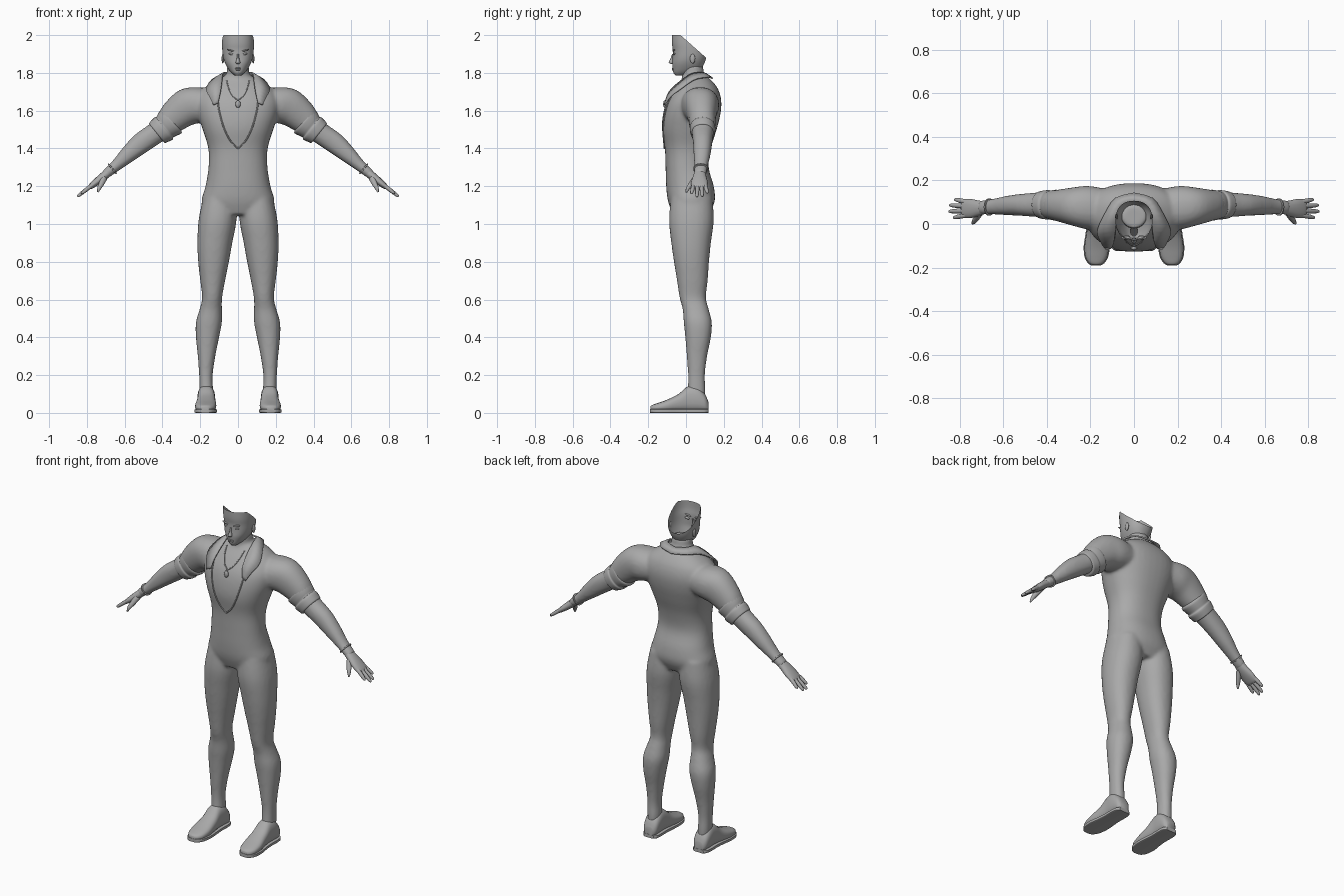
import bpy, bmesh, math
from mathutils import Vector

if "Cube" in bpy.data.objects:
    bpy.data.objects.remove(bpy.data.objects["Cube"])

grey = bpy.data.materials.new("plain grey")
grey.diffuse_color = (0.4, 0.4, 0.4, 1)
grey.use_nodes = True
grey.node_tree.nodes["Principled BSDF"].inputs["Base Color"].default_value = grey.diffuse_color


def finish(name, bm, angle=60):
    bmesh.ops.recalc_face_normals(bm, faces=bm.faces)
    me = bpy.data.meshes.new(name)
    bm.to_mesh(me)
    bm.free()
    ob = bpy.data.objects.new(name, me)
    bpy.context.collection.objects.link(ob)
    me.materials.append(grey)
    bpy.ops.object.select_all(action='DESELECT')
    ob.select_set(True)
    bpy.context.view_layer.objects.active = ob
    bpy.ops.object.shade_smooth_by_angle(angle=math.radians(angle))
    return ob


def refine(rows, k=4):
    """Catmull-Rom interpolation between cross-section rows."""
    out = []
    for i in range(len(rows) - 1):
        a, b, c, d = (rows[max(i - 1, 0)], rows[i], rows[i + 1], rows[min(i + 2, len(rows) - 1)])
        for j in range(k):
            t = j / k
            out.append([0.5 * (2 * q + (r - p) * t + (2 * p - 5 * q + 4 * r - s) * t * t
                               + (3 * q - p - 3 * r + s) * t ** 3) for p, q, r, s in zip(a, b, c, d)])
    return out + [list(rows[-1])]


# Cross-section frames: each gives centre and two half-axes
def level(r):      # z, x_in, x_out, y_front, y_back
    z, x0, x1, yf, yb = r
    return Vector(((x0 + x1) / 2, (yf + yb) / 2, z)), Vector(((x1 - x0) / 2, 0, 0)), Vector((0, (yb - yf) / 2, 0))


def limb(r):       # x, z, y, radius across, radius in y, tilt
    x, z, y, rv, ry, a = r
    return Vector((x, y, z)), Vector((0, ry, 0)), Vector((math.sin(a), 0, math.cos(a))) * rv


def lengthwise(r):  # y, x, half width, bottom, top
    y, x, hw, z0, z1 = r
    return Vector((x, y, (z0 + z1) / 2)), Vector((hw, 0, 0)), Vector((0, 0, (z1 - z0) / 2))


def loft(bm, rows, frame, sides=(1,), n=24, e=2.2, k=4, cap=True):
    for s in sides:
        rings = []
        for r in refine(rows, k):
            c, u, v = frame(r)
            ring = []
            for i in range(n):
                t = 2 * math.pi * i / n
                cu, cv = (math.copysign(abs(f) ** (2 / e), f) for f in (math.cos(t), math.sin(t)))
                p = c + u * cu + v * cv
                ring.append(bm.verts.new((p.x * s, p.y, p.z)))
            rings.append(ring)
        for a, b in zip(rings, rings[1:]):
            for i in range(n):
                bm.faces.new((a[i], a[(i + 1) % n], b[(i + 1) % n], b[i]))
        if cap:
            bm.faces.new(rings[0])
            bm.faces.new(rings[-1])


def sym(z, w, yf, yb):
    return (z, -w, w, yf, yb)


both = (1, -1)

# Body: torso, neck, arms and legs fused into one smooth skin
bm = bmesh.new()
loft(bm, [sym(1.05, .17, -.07, .12), sym(1.12, .193, -.095, .152), sym(1.2, .172, -.105, .147),
          sym(1.3, .156, -.108, .12), sym(1.4, .157, -.112, .132), sym(1.5, .187, -.127, .162),
          sym(1.58, .213, -.122, .182), sym(1.65, .22, -.102, .187), sym(1.71, .19, -.065, .172),
          sym(1.755, .125, -.03, .14), sym(1.785, .07, -.01, .105)], level, n=40, e=2.3)
loft(bm, [sym(1.68, .07, -.03, .11), sym(1.76, .062, -.022, .1), sym(1.84, .058, -.02, .09)], level, e=2)
loft(bm, [(.12, 1.63, .07, .08, .09, 0), (.21, 1.63, .075, .095, .1, .1), (.28, 1.615, .08, .098, .088, .35),
          (.35, 1.56, .085, .082, .072, .6), (.41, 1.5, .088, .06, .06, .69), (.51, 1.43, .088, .056, .051, .69),
          (.58, 1.37, .085, .045, .045, .69), (.645, 1.31, .08, .031, .036, .69),
          (.705, 1.26, .075, .025, .032, .69)], limb, both)
loft(bm, [(1.14, .01, .185, -.08, .14), (1.02, .008, .209, -.09, .147), (.9, .03, .215, -.078, .132),
          (.8, .048, .211, -.064, .122), (.7, .068, .2, -.048, .115), (.61, .084, .19, -.034, .106),
          (.55, .085, .203, -.018, .12), (.48, .085, .223, -.012, .137), (.4, .1, .223, -.004, .132),
          (.3, .12, .213, .004, .112), (.2, .134, .206, .011, .1), (.12, .132, .204, .008, .103),
          (.06, .135, .2, .0, .1)], level, both)
body = finish("body", bm)
mod = body.modifiers.new("fuse", 'REMESH')
mod.mode, mod.voxel_size, mod.use_smooth_shade = 'VOXEL', .009, True
mod = body.modifiers.new("soften", 'SMOOTH')
mod.factor, mod.iterations = .5, 8

# Rolled sleeve cuffs
bm = bmesh.new()
loft(bm, [(.345, 1.55, .085, .07, .06, .69), (.352, 1.545, .086, .083, .071, .69), (.375, 1.525, .087, .076, .068, .69),
          (.388, 1.512, .088, .07, .064, .69), (.395, 1.505, .088, .076, .068, .69), (.42, 1.487, .088, .07, .064, .69),
          (.428, 1.48, .088, .066, .06, .69), (.43, 1.478, .088, .052, .05, .69)], limb, both, k=3)
finish("sleeve_cuffs", bm)

# Hands: palm, four fingers and thumb
bm = bmesh.new()
loft(bm, [(.685, 1.275, .075, .022, .029, .69), (.715, 1.25, .072, .022, .036, .69), (.75, 1.222, .071, .019, .044, .69),
          (.78, 1.198, .071, .014, .043, .69), (.79, 1.19, .071, .008, .036, .69)], limb, both, n=16)
for y0, y1, tip in ((.04, .03, .83), (.061, .058, .85), (.082, .086, .847), (.102, .112, .825)):
    drop = (tip - .77) * .78
    loft(bm, [(.77, 1.207, y0, .011, .011, .69), ((tip + .77) / 2, 1.208 - drop / 2, (y0 + y1) / 2, .011, .011, .69),
              (tip - .006, 1.212 - drop, y1, .008, .008, .69), (tip, 1.207 - drop, y1, .003, .003, .69)],
         limb, both, n=10, e=2, k=3)
loft(bm, [(.705, 1.25, .055, .018, .018, .9), (.722, 1.215, .03, .015, .016, 1.1), (.735, 1.19, .012, .011, .012, 1.1),
          (.742, 1.168, .002, .004, .005, 1.1)], limb, both, n=10, e=2)
finish("hands", bm)

# Bracelets
bm = bmesh.new()
loft(bm, [(.662, 1.296, .078, .026, .03, .69), (.663, 1.295, .078, .035, .039, .69),
          (.668, 1.291, .078, .035, .039, .69), (.669, 1.29, .078, .026, .03, .69)], limb, both, k=1)
finish("bracelets", bm, 35)

# Shoes and soles
foot = [(.118, .167, .028, .06), (.1, .167, .043, .1), (.06, .168, .047, .14), (.01, .168, .046, .14),
        (-.04, .168, .05, .1), (-.1, .171, .056, .07), (-.15, .173, .05, .052), (-.178, .174, .034, .042), (-.188, .174, .018, .034)]
bm = bmesh.new()
loft(bm, [(y, x, w, .005, t) for y, x, w, t in foot], lengthwise, both, e=2.5)
finish("shoes", bm)
bm = bmesh.new()
loft(bm, [(y * 1.01, x, w + .004, 0, .02) for y, x, w, t in foot], lengthwise, both, e=8)
finish("soles", bm, 35)

# Head: open shell cut off along the hairline
bm = bmesh.new()
loft(bm, [sym(1.786, .016, -.055, -.01), sym(1.8, .034, -.066, .04), sym(1.82, .051, -.07, .078), sym(1.85, .068, -.073, .097),
          sym(1.88, .078, -.071, .107), sym(1.92, .083, -.07, .112), sym(1.96, .085, -.075, .112),
          sym(2.02, .084, -.075, .11)], level, n=40, e=2.3, cap=False)
for co, no in (((0, 0, 2.0), (0, 0, 1)), ((0, -.02, 1.992), (0, .115, .13))):
    bmesh.ops.bisect_plane(bm, geom=bm.verts[:] + bm.edges[:] + bm.faces[:], plane_co=co, plane_no=no, clear_outer=True)
finish("head", bm)

# Nose
bm = bmesh.new()
loft(bm, [sym(1.9, .005, -.074, -.06), sym(1.875, .007, -.082, -.06), sym(1.857, .012, -.092, -.06),
          sym(1.85, .011, -.086, -.06), sym(1.847, .006, -.076, -.06)], level, n=12, e=1.7)
finish("nose", bm)


def blobs(name, parts):
    """Squashed balls: centre, half sizes, roll about y."""
    bm = bmesh.new()
    for co, size, roll in parts:
        vs = bmesh.ops.create_uvsphere(bm, u_segments=16, v_segments=10, radius=1)['verts']
        bmesh.ops.scale(bm, verts=vs, vec=size)
        for v in vs:
            x, y, z = v.co
            c, s = math.cos(roll), math.sin(roll)
            v.co = (co[0] + x * c - z * s, co[1] + y, co[2] + x * s + z * c)
    finish(name, bm)


blobs("eyes", [((s * .034, -.06, 1.9), (.016, .008, .006), s * .15) for s in both])
blobs("eyebrows", [((s * .035, -.064, 1.918), (.025, .007, .004), s * .25) for s in both])
blobs("lips", [((0, -.069, z), (.017, .006, .004), 0) for z in (1.824, 1.817)])
blobs("ears", [((s * .08, .035, 1.875), (.007, .014, .025), 0) for s in both])

# Collar: folded flap around the neck, mirrored
inner = [(0, .105, 1.795), (.06, .085, 1.8), (.08, .03, 1.795), (.085, -.03, 1.755), (.093, -.088, 1.7), (.105, -.11, 1.64)]
outer = [(0, .142, 1.77), (.085, .118, 1.777), (.135, .045, 1.765), (.168, -.03, 1.715), (.152, -.082, 1.675), (.13, -.115, 1.63)]
bm = bmesh.new()
ri, ro = ([bm.verts.new(p) for p in refine(q, 3)] for q in (inner, outer))
for i in range(len(ri) - 1):
    bm.faces.new((ri[i], ri[i + 1], ro[i + 1], ro[i]))
collar = finish("collar", bm)
collar.modifiers.new("other_half", 'MIRROR').use_clip = True
mod = collar.modifiers.new("cloth", 'SOLIDIFY')
mod.thickness, mod.offset = .008, 0

# Shirt opening and necklace follow the chest surface
bpy.context.view_layer.update()
skin = body.evaluated_get(bpy.context.evaluated_depsgraph_get())


def chest_line(name, pts, radius):
    cu = bpy.data.curves.new(name, 'CURVE')
    cu.dimensions, cu.bevel_depth, cu.bevel_resolution = '3D', radius, 1
    path = refine(pts, 6)
    for s in both:
        sp = cu.splines.new('POLY')
        sp.points.add(len(path) - 1)
        for p, (x, z) in zip(sp.points, path):
            hit, loc, _, _ = skin.ray_cast(Vector((x * s, -1, z)), Vector((0, 1, 0)))
            p.co = (x * s, (loc.y if hit else 0) - radius * .5, z, 1)
    ob = bpy.data.objects.new(name, cu)
    bpy.context.collection.objects.link(ob)
    cu.materials.append(grey)


chest_line("shirt_opening", [(.108, 1.67), (.1, 1.6), (.075, 1.51), (.04, 1.44), (0, 1.4)], .004)
chest_line("necklace", [(.06, 1.76), (.05, 1.72), (.03, 1.68), (0, 1.655)], .003)
blobs("pendant", [((0, -.112, 1.635), (.014, .009, .02), 0)])
